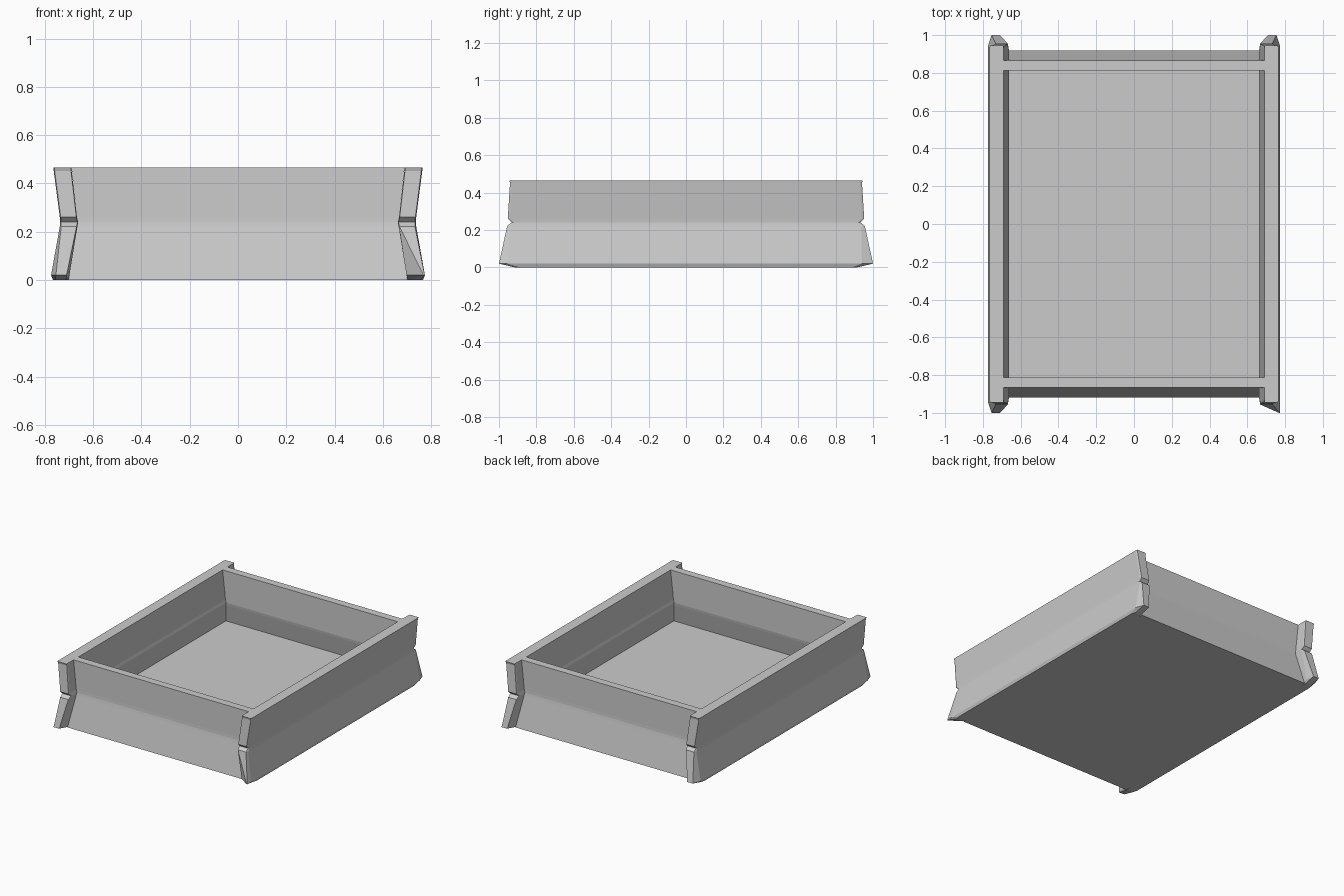
import bpy, bmesh

if "Cube" in bpy.data.objects:
    bpy.data.objects.remove(bpy.data.objects["Cube"])


def loft(name, rings):
    """Closed solid through a stack of rings ordered top to bottom."""
    bm = bmesh.new()
    loops = [[bm.verts.new(p) for p in ring] for ring in rings]
    n = len(loops[0])
    for a, b in zip(loops, loops[1:]):
        for i in range(n):
            j = (i + 1) % n
            bm.faces.new((a[i], a[j], b[j], b[i]))
    bm.faces.new(loops[0])
    bm.faces.new(loops[-1])
    bmesh.ops.remove_doubles(bm, verts=bm.verts, dist=1e-5)
    bmesh.ops.recalc_face_normals(bm, faces=bm.faces)
    mesh = bpy.data.meshes.new(name)
    bm.to_mesh(mesh)
    bm.free()
    obj = bpy.data.objects.new(name, mesh)
    bpy.context.collection.objects.link(obj)
    return obj


# Side boards: waisted section with notched, flared ends
# (z, inner x, outer x, end y, corner chamfer)
ROWS = [
    (0.465, 0.690, 0.765, 0.945, 0.004),
    (0.452, 0.689, 0.763, 0.941, 0.004),
    (0.260, 0.667, 0.738, 0.953, 0.004),
    (0.240, 0.662, 0.736, 0.932, 0.004),
    (0.222, 0.665, 0.738, 0.956, 0.006),
    (0.020, 0.698, 0.774, 1.000, 0.020),
    (0.000, 0.702, 0.766, 0.915, 0.010),
]


def board_end(row, side, end, sharp):
    z, xi, xo, y, c = row
    ci, co, cy = c * 0.6, c, c * 3
    if sharp and z == 0.020:      # broken corner comes to a point
        ci, co, cy = 0.070, 0.001, 0.045
    pts = [(xi, y - cy), (xi + ci, y), (xo - co, y), (xo, y - cy)]
    return [(side * px, end * py, z) for px, py in pts]


for name, side in (("left_board", -1), ("right_board", 1)):
    loft(name, [board_end(r, side, 1, False)
                + board_end(r, side, -1, side > 0)[::-1] for r in ROWS])

# Front and back boards: upright above, flared below, fitted between the sides
# (z, half length, inner y, outer y)
CROSS = [
    (0.465, 0.690, 0.812, 0.866),
    (0.260, 0.667, 0.812, 0.868),
    (0.240, 0.662, 0.812, 0.869),
    (0.222, 0.665, 0.815, 0.872),
    (0.000, 0.702, 0.865, 0.918),
]
for name, s in (("front_board", -1), ("back_board", 1)):
    loft(name, [[(-x, s * yi, z), (x, s * yi, z), (x, s * yo, z), (-x, s * yo, z)]
                for z, x, yi, yo in CROSS])

# Floor panel
loft("floor_panel", [[(-x, -y, z), (x, -y, z), (x, y, z), (-x, y, z)]
                     for z, x, y in ((0.09, 0.70, 0.865), (0.0, 0.702, 0.866))])
